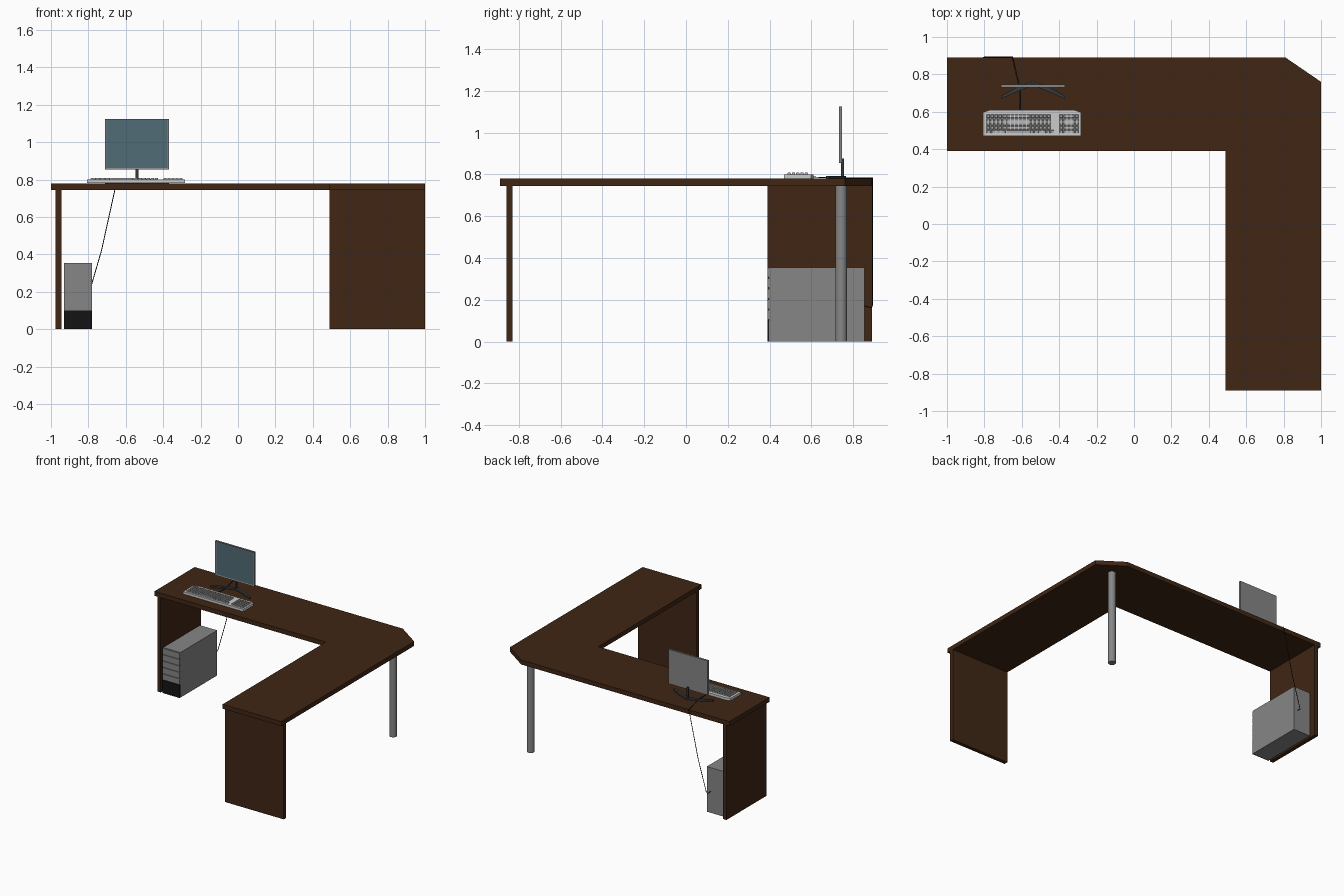
import bpy, bmesh, math
from mathutils import Matrix, Vector

if "Cube" in bpy.data.objects:
    bpy.data.objects.remove(bpy.data.objects["Cube"])


def mat(name, r, g, b):
    m = bpy.data.materials.new(name)
    m.diffuse_color = (r, g, b, 1)
    m.use_nodes = True
    m.node_tree.nodes["Principled BSDF"].inputs["Base Color"].default_value = m.diffuse_color
    return m


WOOD = mat("wood", 0.05, 0.019, 0.007)
BLACK = mat("black", 0.007, 0.007, 0.007)
DARK = mat("dark_grey", 0.035, 0.04, 0.045)
GREY = mat("case_grey", 0.24, 0.24, 0.24)
KEYGREY = mat("key_grey", 0.4, 0.4, 0.4)
GLASS = mat("screen_glass", 0.08, 0.15, 0.18)


def finish(name, bm, m):
    bmesh.ops.recalc_face_normals(bm, faces=bm.faces)
    me = bpy.data.meshes.new(name)
    bm.to_mesh(me)
    bm.free()
    ob = bpy.data.objects.new(name, me)
    bpy.context.collection.objects.link(ob)
    if m:
        me.materials.append(m)
    return ob


def add_box(bm, x0, x1, y0, y1, z0, z1):
    c = Vector((x0 + x1, y0 + y1, z0 + z1)) / 2
    s = Matrix.Diagonal((x1 - x0, y1 - y0, z1 - z0, 1))
    return bmesh.ops.create_cube(bm, size=1, matrix=Matrix.Translation(c) @ s)["verts"]


def box(name, dims, m=None):
    bm = bmesh.new()
    add_box(bm, *dims)
    return finish(name, bm, m)


def slab(name, outline, z0, z1, m=None):
    bm = bmesh.new()
    f = bm.faces.new([bm.verts.new((x, y, z0)) for x, y in outline])
    r = bmesh.ops.extrude_face_region(bm, geom=[f])
    vs = [v for v in r["geom"] if isinstance(v, bmesh.types.BMVert)]
    bmesh.ops.translate(bm, verts=vs, vec=(0, 0, z1 - z0))
    return finish(name, bm, m)


# Desk: L-shaped top with a clipped corner, two panel legs and a round post
slab("desk_top", [(-1, 0.39), (0.49, 0.39), (0.49, -0.89), (1, -0.89),
                  (1, 0.76), (0.81, 0.89), (-1, 0.89)], 0.745, 0.78, WOOD)
box("left_panel", (-0.975, -0.945, 0.39, 0.89, 0, 0.745), WOOD)
box("front_panel", (0.49, 1, -0.86, -0.83, 0, 0.745), WOOD)
bpy.ops.mesh.primitive_cylinder_add(vertices=24, radius=0.028, depth=0.745,
                                    location=(0.83, 0.743, 0.3725))
post = bpy.context.object
post.name = "corner_post"
post.data.materials.append(GREY)
bpy.ops.object.shade_smooth_by_angle()

# Computer tower with five drive bays over a black base plate
box("tower_case", (-0.93, -0.78, 0.397, 0.855, 0, 0.355), GREY)
box("tower_base_plate", (-0.93, -0.78, 0.39, 0.397, 0, 0.101), BLACK)
bm = bmesh.new()
for i in range(5):
    z = 0.106 + i * 0.0505
    add_box(bm, -0.93, -0.78, 0.39, 0.397, z, z + 0.044)
finish("tower_drive_bays", bm, GREY)

# Monitor housing with an inset screen
bm = bmesh.new()
add_box(bm, -0.71, -0.37, 0.731, 0.746, 0.855, 1.125)
bm.normal_update()
face = min(bm.faces, key=lambda f: f.normal.y)
bmesh.ops.inset_region(bm, faces=[face], thickness=0.011)
bmesh.ops.translate(bm, verts=face.verts, vec=(0, 0.003, 0))
face.material_index = 1
finish("monitor", bm, GREY).data.materials.append(GLASS)

# Monitor stand: upright and two splayed feet
box("stand_post", (-0.547, -0.533, 0.742, 0.755, 0.785, 0.875), DARK)
for side, label in ((-1, "left"), (1, "right")):
    outline = [(-0.54, 0.765), (-0.54, 0.74), (-0.54 + side * 0.09, 0.705),
               (-0.54 + side * 0.17, 0.67), (-0.54 + side * 0.17, 0.685),
               (-0.54 + side * 0.09, 0.73)]
    slab(label + "_stand_foot", outline, 0.78, 0.792, DARK)

# Keyboard tray with clipped back corners
slab("keyboard_body", [(-0.807, 0.47), (-0.283, 0.47), (-0.283, 0.597),
                       (-0.32, 0.61), (-0.77, 0.61), (-0.807, 0.597)], 0.781, 0.8)


# Keys, each a box with a slightly narrower top
def key(bm, x0, x1, y0, y1):
    vs = add_box(bm, x0, x1, y0, y1, 0.799, 0.808)
    cx, cy = (x0 + x1) / 2, (y0 + y1) / 2
    for v in vs:
        if v.co.z > 0.803:
            v.co.x -= math.copysign(0.002, v.co.x - cx)
            v.co.y -= math.copysign(0.002, v.co.y - cy)


def key_grid(bm, x0, x1, cols, rows):
    w = (x1 - x0) / cols
    for r in rows:
        for c in range(cols):
            y = 0.485 + r * 0.0205
            key(bm, x0 + c * w + 0.0015, x0 + (c + 1) * w - 0.0015, y, y + 0.0175)


bm = bmesh.new()
key_grid(bm, -0.79, -0.445, 16, range(1, 5))
key_grid(bm, -0.79, -0.685, 4, [0])
key(bm, -0.683, -0.56, 0.485, 0.5025)
key_grid(bm, -0.558, -0.425, 6, [0])
key_grid(bm, -0.4, -0.295, 5, range(5))
finish("keyboard_keys", bm, KEYGREY)

# Cable from the keyboard over the back edge down to the tower
cu = bpy.data.curves.new("cable", "CURVE")
cu.dimensions = "3D"
cu.bevel_depth = 0.0025
cu.bevel_resolution = 1
cu.use_fill_caps = True
path = [(-0.61, 0.605, 0.787), (-0.61, 0.72, 0.783), (-0.65, 0.893, 0.783),
        (-0.73, 0.893, 0.42), (-0.8, 0.893, 0.18), (-0.81, 0.888, 0.162),
        (-0.815, 0.855, 0.17)]
sp = cu.splines.new("POLY")
sp.points.add(len(path) - 1)
for p, co in zip(sp.points, path):
    p.co = (*co, 1)
cable = bpy.data.objects.new("cable", cu)
bpy.context.collection.objects.link(cable)
cu.materials.append(BLACK)
